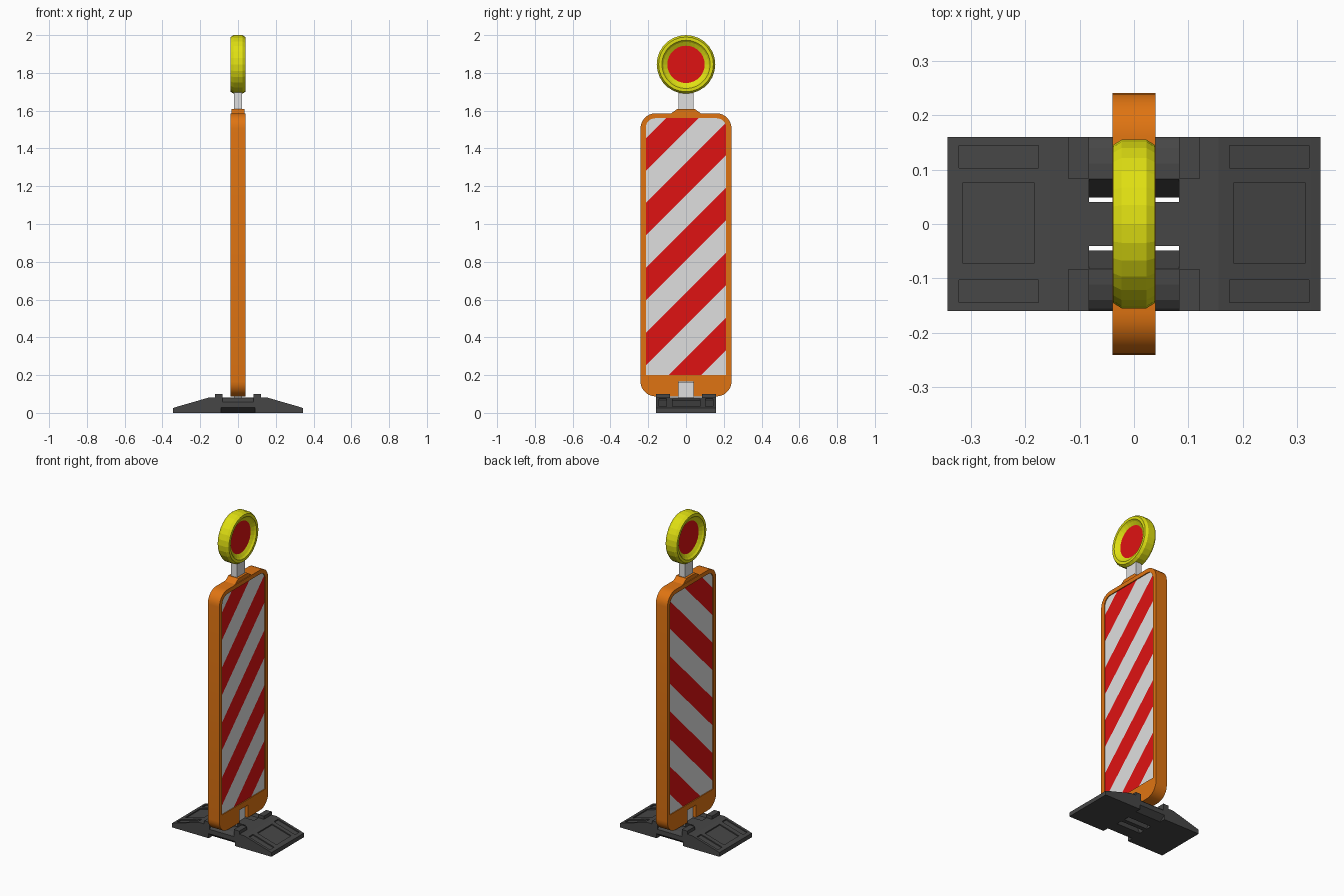
import bpy, bmesh, math
from mathutils import Vector

if "Cube" in bpy.data.objects:
    bpy.data.objects.remove(bpy.data.objects["Cube"])


def mat(name, r, g, b):
    m = bpy.data.materials.new(name)
    m.diffuse_color = (r, g, b, 1)
    m.use_nodes = True
    m.node_tree.nodes["Principled BSDF"].inputs["Base Color"].default_value = m.diffuse_color
    return m


ORANGE = mat("orange_plastic", 0.74, 0.175, 0.006)
RED = mat("reflective_red", 0.74, 0.006, 0.006)
WHITE = mat("reflective_white", 0.74, 0.74, 0.74)
YELLOW = mat("lamp_yellow", 0.74, 0.74, 0.006)
RUBBER = mat("dark_rubber", 0.062, 0.062, 0.062)


def make(name, bm, *mats):
    me = bpy.data.meshes.new(name)
    bm.to_mesh(me)
    bm.free()
    for m in mats:
        me.materials.append(m)
    ob = bpy.data.objects.new(name, me)
    bpy.context.collection.objects.link(ob)
    return ob


def prism(name, pts, axis, lo, hi, m):
    """Extrude a 2D profile: (y,z) points along x, (x,z) along y."""
    bm = bmesh.new()
    put = (lambda p, t: (t, p[0], p[1])) if axis == 'x' else (lambda p, t: (p[0], t, p[1]))
    f = bm.faces.new([bm.verts.new(put(p, lo)) for p in pts])
    ext = bmesh.ops.extrude_face_region(bm, geom=[f])
    d = Vector(put((0, 0), hi - lo))
    bmesh.ops.translate(bm, vec=d, verts=[v for v in ext['geom'] if isinstance(v, bmesh.types.BMVert)])
    bmesh.ops.recalc_face_normals(bm, faces=bm.faces)
    return make(name, bm, m)


def box(name, x, y, z, m):
    return prism(name, [(y[0], z[0]), (y[1], z[0]), (y[1], z[1]), (y[0], z[1])], 'x', x[0], x[1], m)


def carve(ob, cutters):
    for c in cutters:
        md = ob.modifiers.new("cut", 'BOOLEAN')
        md.operation, md.solver, md.object = 'DIFFERENCE', 'EXACT', c
        bpy.context.view_layer.objects.active = ob
        bpy.ops.object.modifier_apply(modifier=md.name)
        bpy.data.objects.remove(c)


def arc(cy, cz, r, a0, n=7):
    return [(cy + r * math.cos(math.radians(a0 + 90 * i / n)),
             cz + r * math.sin(math.radians(a0 + 90 * i / n))) for i in range(n + 1)]


def smooth(ob):
    bpy.ops.object.select_all(action='DESELECT')
    ob.select_set(True)
    bpy.context.view_layer.objects.active = ob
    bpy.ops.object.shade_smooth_by_angle(angle=math.radians(30))


# --- Orange panel: rounded outline with a notch for the post
W, B, T, R = 0.241, 0.087, 1.586, 0.08
outline = ([(-0.04, B), (-0.04, 0.165), (0.04, 0.165), (0.04, B)]
           + arc(W - R, B + R, R, 270) + arc(W - R, T - R, R, 0)
           + arc(-W + R, T - R, R, 90) + arc(-W + R, B + R, R, 180))
panel = prism("panel_body", outline, 'x', -0.04, 0.04, ORANGE)

# Recess for the sign sheet on both faces
S, SB, ST, SR = 0.213, 0.2, 1.56, 0.05
sheet = [(-S, SB), (S, SB)] + arc(S - SR, ST - SR, SR, 0) + arc(-S + SR, ST - SR, SR, 90)
carve(panel, [prism("recess", sheet, 'x', 0.034, 0.06, ORANGE),
              prism("recess", sheet, 'x', -0.06, -0.034, ORANGE)])
smooth(panel)

# Collar on top of the panel
prism("panel_collar", [(-0.085, T - 0.005), (0.085, T - 0.005), (0.045, 1.61), (-0.045, 1.61)],
      'x', -0.035, 0.035, ORANGE)

# --- Striped sheets, cut along diagonal lines z - y = c
STEP, C_TOP = 0.172, 1.667
for side, label in ((1, "right"), (-1, "left")):
    bm = bmesh.new()
    pts = sheet if side > 0 else sheet[::-1]
    bm.faces.new([bm.verts.new((side * 0.0345, y, z)) for y, z in pts])
    for i in range(-1, 12):
        bmesh.ops.bisect_plane(bm, geom=bm.verts[:] + bm.edges[:] + bm.faces[:],
                               plane_co=(0, 0, C_TOP - i * STEP), plane_no=(0, -1, 1))
    for f in bm.faces:
        c = f.calc_center_median()
        f.material_index = math.floor((C_TOP - (c.z - c.y)) / STEP) % 2
    make("striped_sheet_" + label, bm, RED, WHITE)

# --- Posts
box("lamp_post", (-0.02, 0.02), (-0.04, 0.04), (1.59, 1.72), WHITE)
box("foot_post", (-0.02, 0.02), (-0.0395, 0.0395), (0.06, 0.164), WHITE)

# --- Warning lamp: lathed ring with recessed red lens on both faces
half = [(0.155, 0.023), (0.145, 0.039), (0.128, 0.039), (0.119, 0.03), (0.099, 0.018)]
prof = [(r, -x) for r, x in half[::-1]] + half
N = 28
bm = bmesh.new()
rings = []
for r, x in prof:
    rings.append([bm.verts.new((x, r * math.sin(2 * math.pi * i / N), 1.845 + r * math.cos(2 * math.pi * i / N)))
                  for i in range(N)])
for a, b in zip(rings, rings[1:]):
    for i in range(N):
        j = (i + 1) % N
        bm.faces.new((a[i], a[j], b[j], b[i]))
for ring in (rings[0], rings[-1]):
    bm.faces.new(ring).material_index = 1
bmesh.ops.recalc_face_normals(bm, faces=bm.faces)
make("warning_lamp", bm, YELLOW, RED)

# --- Rubber foot: ramped slab
foot = prism("rubber_foot", [(-0.343, 0), (0.343, 0), (0.343, 0.026), (0.325, 0.032), (0.155, 0.081),
                             (-0.155, 0.081), (-0.325, 0.032), (-0.343, 0.026)], 'y', -0.16, 0.16, RUBBER)


def ramp_z(x, d):
    return 0.032 + (0.325 - x) * 0.049 / 0.17 + d


cutters = []
for s in (1, -1):
    # shallow pockets following the ramps
    for x0, x1, y0, y1 in ((0.183, 0.315, -0.072, 0.075), (0.176, 0.322, 0.103, 0.144), (0.176, 0.322, -0.144, -0.103)):
        p = [(s * x0, ramp_z(x0, -0.007)), (s * x1, ramp_z(x1, -0.007)),
             (s * x1, ramp_z(x1, 0.03)), (s * x0, ramp_z(x0, 0.03))]
        cutters.append(prism("pocket", p, 'y', y0, y1, RUBBER))
    # slanted grip slots, undercuts and rounded grip edges
    for w, p in ((0.083, [(0.084, 0.085), (0.042, 0.085), (0.01, -0.01), (0.045, -0.01)]),
                 (0.09, [(0.17, -0.01), (0.17, 0.036), (0.11, -0.01)]),
                 (0.083, [(0.17, 0.1), (0.11, 0.0812), (0.14, 0.074), (0.155, 0.063), (0.17, 0.045)])):
        cutters.append(prism("slot", [(s * y, z) for y, z in p], 'x', -w, w, RUBBER))
carve(foot, cutters)

# Raised lugs on the foot corners
for sx in (1, -1):
    for sy in (1, -1):
        box("foot_lug", sorted((sx * 0.083, sx * 0.121)), sorted((sy * 0.084, sy * 0.16)), (0.06, 0.101), RUBBER)
